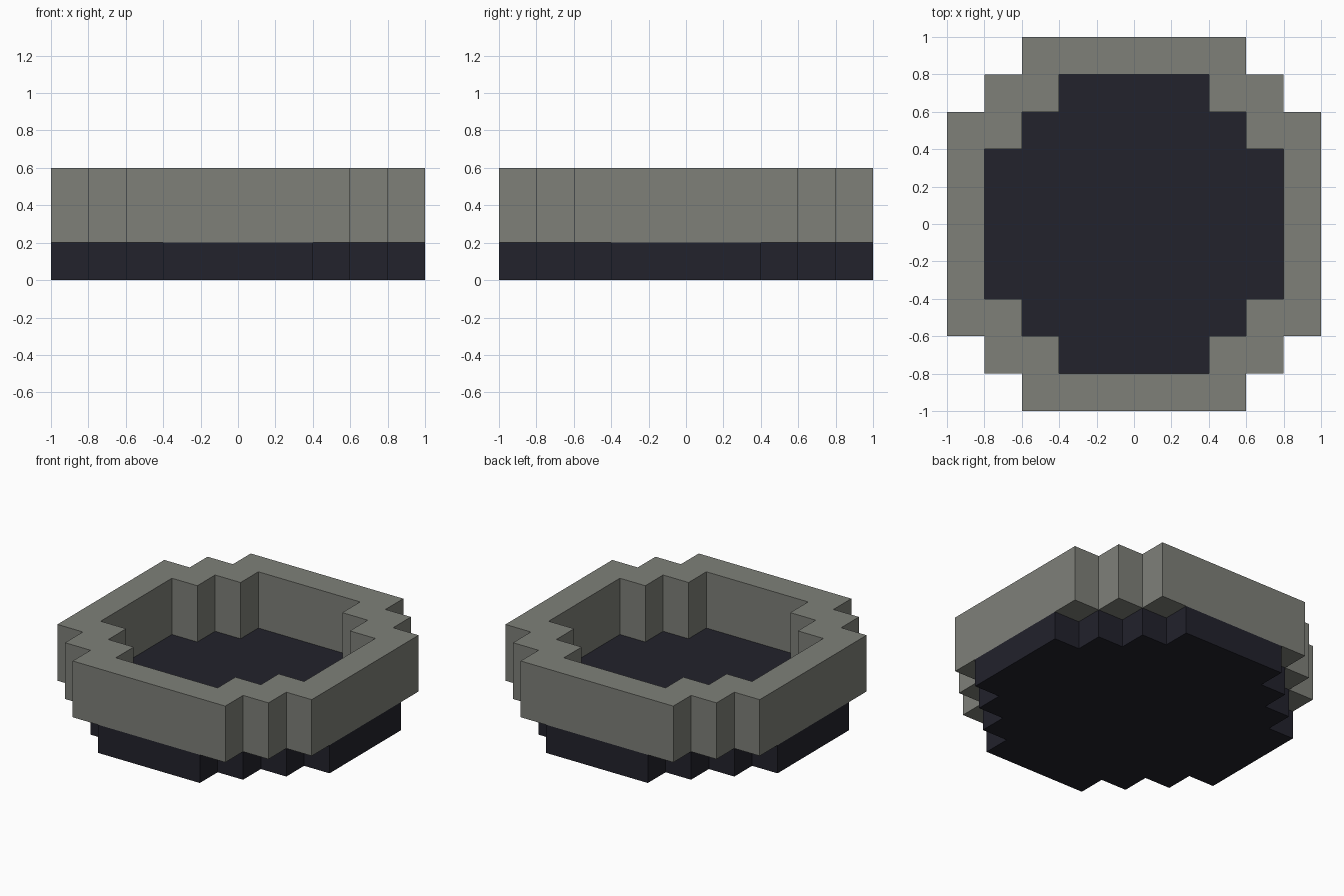
import bpy, bmesh

cube = bpy.data.objects.get("Cube")
if cube:
    bpy.data.objects.remove(cube, do_unlink=True)

STEP = 0.2


def material(name, rgb):
    m = bpy.data.materials.new(name)
    m.use_nodes = True
    m.diffuse_color = (*rgb, 1)
    m.node_tree.nodes["Principled BSDF"].inputs["Base Color"].default_value = (*rgb, 1)
    return m


def stepped_outline(reach, half):
    """Counter-clockwise outline with stair-stepped corners, one quarter turned four times."""
    quarter = [(reach, half)]
    for k in range(round((reach - half) / STEP)):
        x, y = reach - STEP * (k + 1), half + STEP * k
        quarter += [(x, y), (x, y + STEP)]
    points = []
    for _ in range(4):
        points += quarter
        quarter = [(-y, x) for x, y in quarter]
    return points


def finish(name, bm, mat):
    bmesh.ops.recalc_face_normals(bm, faces=bm.faces)
    mesh = bpy.data.meshes.new(name)
    bm.to_mesh(mesh)
    bm.free()
    mesh.materials.append(mat)
    obj = bpy.data.objects.new(name, mesh)
    bpy.context.collection.objects.link(obj)
    return obj


def loop(bm, outline, z):
    return [bm.verts.new((x, y, z)) for x, y in outline]


def bridge(bm, a, b):
    for i in range(len(a)):
        j = (i + 1) % len(a)
        bm.faces.new((a[i], a[j], b[j], b[i]))


dark = material("dark navy", (0.016, 0.016, 0.025))
grey = material("stone grey", (0.209, 0.216, 0.191))

# Stepped base slab, whose top is the basin floor
bm = bmesh.new()
outline = stepped_outline(1.0, 0.4)
low, high = loop(bm, outline, 0), loop(bm, outline, STEP)
bridge(bm, low, high)
bm.faces.new(low[::-1])
bm.faces.new(high)
finish("base", bm, dark)

# Stepped rim wall, a closed ring overhanging the base at the corners
bm = bmesh.new()
outer, inner = stepped_outline(1.0, 0.6), stepped_outline(0.8, 0.4)
rings = [loop(bm, outer, STEP), loop(bm, outer, 0.6),
         loop(bm, inner, 0.6), loop(bm, inner, STEP)]
for i in range(4):
    bridge(bm, rings[i], rings[(i + 1) % 4])
finish("rim_wall", bm, grey)
